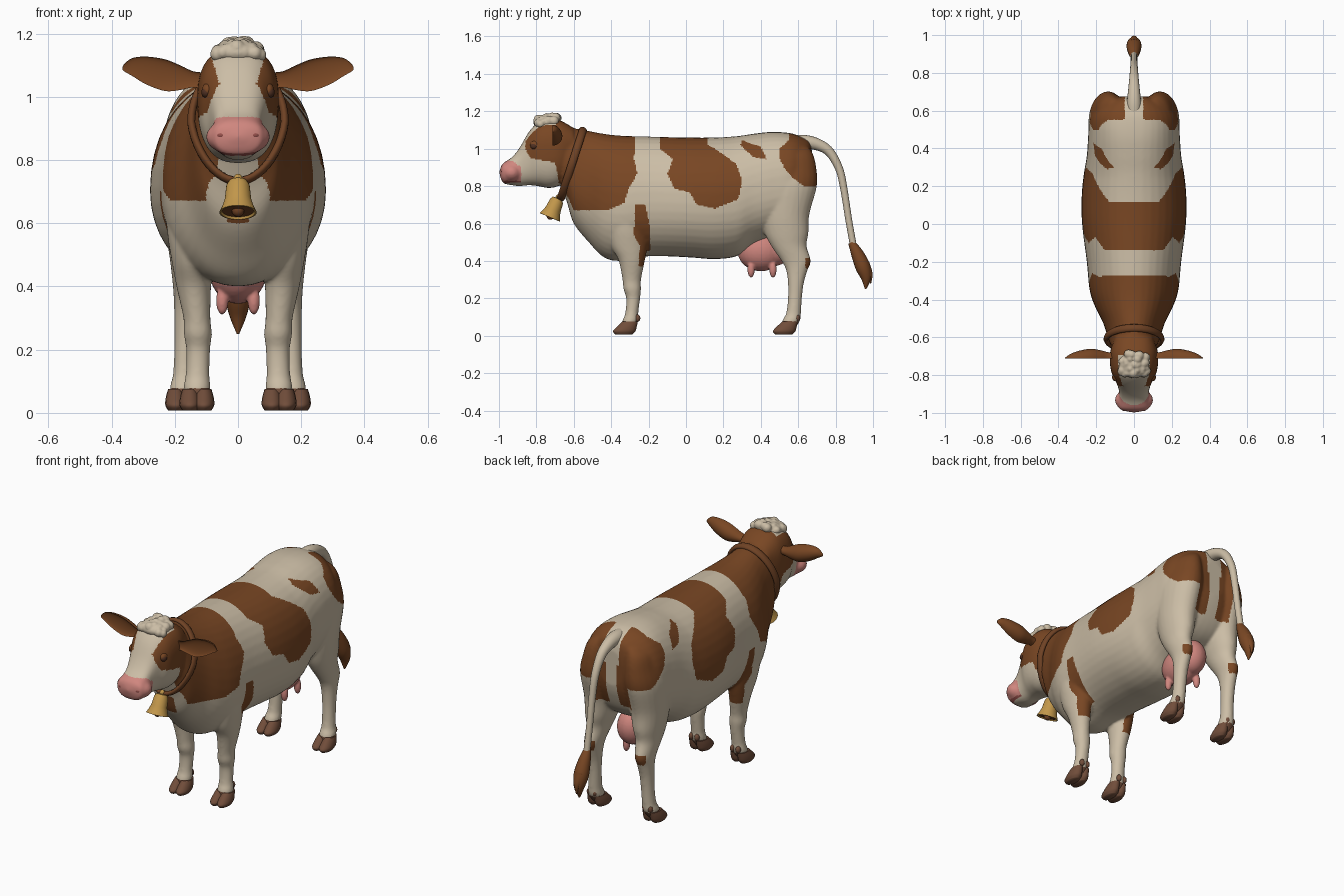
import bpy, bmesh, random
from math import sin, cos, pi, radians
from mathutils import Vector, Matrix

random.seed(4)
cube = bpy.data.objects.get("Cube")
if cube:
    bpy.data.objects.remove(cube)


def material(name, r, g, b):
    m = bpy.data.materials.new(name)
    m.use_nodes = True
    m.diffuse_color = (r, g, b, 1)
    shader = next(n for n in m.node_tree.nodes if n.type == 'BSDF_PRINCIPLED')
    shader.inputs["Base Color"].default_value = (r, g, b, 1)
    shader.inputs["Roughness"].default_value = .7
    return m


cream = material("cream coat", .6, .51, .38)
brown = material("brown coat", .19, .062, .017)
pink = material("pink skin", .63, .24, .21)
dark_pink = material("dark pink", .3, .08, .07)
horn = material("hoof brown", .165, .075, .043)
leather = material("collar leather", .16, .055, .018)
gold = material("bell gold", .54, .31, .07)
eye_dark = material("eye dark brown", .08, .03, .016)


def spline(rows, steps=5):
    """Smoothly interpolate every column of a table of stations."""
    out, last = [], len(rows) - 1
    for i in range(last):
        quad = list(zip(rows[max(i - 1, 0)], rows[i], rows[i + 1], rows[min(i + 2, last)]))
        for s in range(steps):
            t = s / steps
            out.append([.5 * (2*b + (c - a)*t + (2*a - 5*b + 4*c - d)*t*t
                              + (3*b - a - 3*c + d)*t**3) for a, b, c, d in quad])
    return out + [list(rows[-1])]


def loft(bm, rings, closed=False):
    """Skin a list of point rings, capping both ends unless closed."""
    loops = [[bm.verts.new(p) for p in ring] for ring in rings]
    n = len(loops[0])
    pairs = list(zip(loops, loops[1:]))
    if closed:
        pairs.append((loops[-1], loops[0]))
    for a, b in pairs:
        for i in range(n):
            j = (i + 1) % n
            bm.faces.new((a[i], a[j], b[j], b[i]))
    if not closed:
        bm.faces.new(loops[0])
        bm.faces.new(loops[-1])


def angles(n):
    return [2 * pi * i / n for i in range(n)]


def power(v, e):
    return abs(v) ** e * (1 if v > 0 else -1)


def upright_rings(rows, belly, square, n=40):
    """Rings across y from (y, bottom, top, half width), squarer at the hips."""
    rings = []
    for y, low, high, w in spline(rows):
        mid = low + (high - low) * belly
        e = square - .12 * min(1, max(0, 4 * y - 1))
        rings.append([(w * power(cos(a), e), y,
                       mid + power(sin(a), e) * (high - mid if sin(a) > 0 else mid - low))
                      for a in angles(n)])
    return rings


def flat_rings(rows, side, n=24, shift=(0, 0)):
    """Rings across z from (z, front, back, x, half width)."""
    return [[(side * (x + shift[0] + w * cos(a)),
              (f + b) / 2 + shift[1] + (b - f) / 2 * sin(a), z) for a in angles(n)]
            for z, f, b, x, w in spline(rows)]


def ball(bm, centre, size, detail=20):
    bmesh.ops.create_uvsphere(bm, u_segments=detail, v_segments=detail // 2 + 2, radius=1,
                              matrix=Matrix.Translation(centre) @ Matrix.Diagonal((*size, 1)))


def finish(name, bm, mat, sharp=60):
    bmesh.ops.recalc_face_normals(bm, faces=bm.faces)
    mesh = bpy.data.meshes.new(name)
    bm.to_mesh(mesh)
    bm.free()
    mesh.materials.append(mat)
    mesh.polygons.foreach_set("use_smooth", [True] * len(mesh.polygons))
    mesh.set_sharp_from_angle(angle=radians(sharp))
    obj = bpy.data.objects.new(name, mesh)
    bpy.context.collection.objects.link(obj)
    return obj


def fuse(obj, mats, voxel, rounds):
    """Melt overlapping pieces into one smooth skin."""
    remesh = obj.modifiers.new("fuse", 'REMESH')
    remesh.mode = 'VOXEL'
    remesh.voxel_size = voxel
    soften = obj.modifiers.new("soften", 'SMOOTH')
    soften.factor = .5
    soften.iterations = rounds
    bpy.context.view_layer.update()
    evaluated = obj.evaluated_get(bpy.context.evaluated_depsgraph_get())
    skin = bpy.data.meshes.new_from_object(evaluated)
    obj.modifiers.clear()
    obj.data = skin
    skin.materials.clear()
    for m in mats:
        skin.materials.append(m)
    skin.polygons.foreach_set("use_smooth", [True] * len(skin.polygons))
    return skin


# Body, head and legs, fused into one skin
torso = [(-.67, .8, 1.1, .1), (-.635, .71, 1.115, .125), (-.6, .6, 1.11, .138),
         (-.52, .5, 1.095, .165), (-.44, .42, 1.08, .205), (-.35, .4, 1.07, .235),
         (-.2, .425, 1.065, .25), (0, .42, 1.06, .275), (.15, .41, 1.06, .277),
         (.27, .425, 1.067, .265), (.36, .485, 1.08, .25), (.46, .53, 1.09, .243),
         (.56, .57, 1.083, .235), (.62, .63, 1.062, .195), (.66, .72, 1.035, .13), (.675, .78, .98, .07)]
head = [(-.99, .84, .905, .05), (-.975, .815, .925, .08), (-.93, .805, .955, .078),
        (-.89, .8, 1.005, .078), (-.84, .805, 1.09, .093), (-.79, .8, 1.14, .118),
        (-.73, .79, 1.155, .128), (-.67, .81, 1.15, .125), (-.6, .9, 1.11, .1)]
fore_leg = [(.8, -.42, -.24, .13, .07), (.7, -.43, -.21, .14, .085), (.58, -.42, -.2, .145, .08),
            (.48, -.4, -.205, .145, .065), (.4, -.36, -.22, .14, .055), (.3, -.34, -.24, .13, .043),
            (.25, -.335, -.24, .127, .045), (.2, -.32, -.245, .126, .038),
            (.12, -.325, -.255, .128, .038), (.08, -.34, -.255, .13, .043), (.03, -.34, -.285, .13, .036)]
hind_leg = [(1.01, .48, .655, .1, .05), (.97, .45, .68, .12, .07), (.9, .42, .697, .13, .085),
            (.8, .39, .7, .14, .1),
            (.65, .4, .66, .145, .09), (.55, .42, .655, .15, .075), (.48, .455, .645, .155, .06),
            (.4, .51, .668, .16, .046), (.35, .535, .65, .162, .041), (.28, .545, .63, .165, .037),
            (.2, .545, .62, .167, .035), (.12, .535, .615, .17, .036), (.08, .515, .61, .173, .043),
            (.03, .515, .575, .175, .036)]
bm = bmesh.new()
loft(bm, upright_rings(torso, .45, .96))
loft(bm, upright_rings(head, .55, .8))
ball(bm, (0, -.932, .873), (.102, .066, .06), 32)
for side in (1, -1):
    loft(bm, flat_rings(fore_leg, side))
    loft(bm, flat_rings(hind_leg, side))
skin = fuse(finish("body", bm, cream), (cream, brown, pink, dark_pink, horn), .0075, 10)

# Coat patches as side outlines in (y, z)
face_patch = [(-.85, 1.2), (-.86, 1), (-.83, .95), (-.78, .94), (-.7, .925), (-.67, .8), (-.6, .8), (-.6, 1.2)]
shoulder_patch = [(-.7, 1.2), (-.28, 1.2), (-.27, 1.02), (-.28, .95), (-.26, .87), (-.31, .78), (-.33, .71),
                  (-.41, .675), (-.6, .67), (-.63, .74), (-.68, .78)]
saddle_patch = [(-.14, 1.2), (-.14, 1), (-.07, .945), (-.1, .865), (-.06, .785), (.02, .765),
                (.06, .7), (.155, .68), (.28, .73), (.3, .835), (.27, .915), (.2, .97), (.12, 1.02), (.1, 1.2)]
hip_patch = [(.29, 1.02), (.3, 1.045), (.4, 1.01), (.43, .945), (.36, .955)]
rump_patch = [(.5, .95), (.5, 1), (.55, 1.045), (.57, 1.2), (.8, 1.2), (.8, .79),
              (.63, .8), (.57, .845), (.53, .89)]
leg_patch = [(-.27, .7), (-.22, .705), (-.19, .57), (-.19, .48), (-.19, .37), (-.255, .37), (-.245, .48), (-.28, .54)]


def inside(outline, y, z):
    hit = False
    for (ya, za), (yb, zb) in zip(outline, outline[1:] + outline[:1]):
        if (za > z) != (zb > z) and y < ya + (z - za) / (zb - za) * (yb - ya):
            hit = not hit
    return hit


def coat(x, y, z):
    x = abs(x)
    if z < .075:
        return 4
    # Muzzle, mouth line and pale chin
    if y < -.88 and z < .936 - .7 * max(0, y + .93):
        lip = .813 + 2 * x * x
        if x < .065 and z < lip + .008:
            return 3 if z > lip else 0
        return 2
    # Pale throat between the jaw and the chest
    throat = y < -.45 and x < .095 - .25 * (z - .67)
    if inside(face_patch, y, z) and not throat and (y > -.68 or x > .055 + .3 * abs(z - 1.03)):
        return 1
    if inside(shoulder_patch, y, z) and not throat:
        return 1
    if inside(saddle_patch, y, z) or inside(hip_patch, y, z):
        return 1
    if inside(rump_patch, y, z) and x > .05:
        return 1
    if inside(leg_patch, y, z) and x > .115:
        return 1
    inner_thigh = y > .57 and .03 < x < .115 and .66 < z < .9
    hock = y > .638 and .36 < z < .415
    chest_spot = y < -.57 and x < .035 and .6 < z < .7
    return 1 if inner_thigh or hock or chest_spot else 0


for face in skin.polygons:
    face.material_index = coat(*face.center)

# Cloven hooves and dewclaws
claw = [(.008, -.38, -.285, .13, .024), (.025, -.39, -.27, .13, .033),
        (.05, -.368, -.263, .13, .031), (.075, -.342, -.258, .13, .024)]
for label, shift in (("fore", (0, 0)), ("hind", (.045, .855))):
    for side, hand in ((1, "left"), (-1, "right")):
        bm = bmesh.new()
        for toe in (-.022, .022):
            loft(bm, flat_rings(claw, side, 16, (shift[0] + toe, shift[1])))
            ball(bm, (side * (.13 + shift[0] + toe * .8), shift[1] - .26, .094), (.014, .016, .02), 12)
        finish(f"{label}_hoof_{hand}", bm, horn)

# Ears, eyes and nostrils on both sides
ear = [(.1, 1.052, .025, .03), (.14, 1.055, .025, .035), (.18, 1.06, .038, .045), (.23, 1.068, .05, .052),
       (.29, 1.083, .044, .042), (.335, 1.094, .028, .026), (.358, 1.092, .013, .01), (.366, 1.09, .004, .004)]
for side, hand in ((1, "left"), (-1, "right")):
    bm = bmesh.new()
    loft(bm, [[(side * x, -.713 + thick * (sin(a) if sin(a) > 0 else -.25 * sin(a)), z + tall * cos(a))
               for a in angles(24)] for x, z, tall, thick in spline(ear)])
    finish("ear_" + hand, bm, brown)
    for name, mat, spot, size in (("eye_", eye_dark, (.1, -.812, 1.014), (.016, .02, .018)),
                                  ("eyelid_", brown, (.096, -.806, 1.02), (.018, .027, .023)),
                                  ("nostril_", dark_pink, (.05, -.977, .878), (.019, .013, .012))):
        bm = bmesh.new()
        ball(bm, (side * spot[0], spot[1], spot[2]), size)
        finish(name + hand, bm, mat)

# Curly forelock
bm = bmesh.new()
for i in range(34):
    x, y = random.uniform(-.07, .07), random.uniform(-.8, -.685)
    r = random.uniform(.017, .027)
    ball(bm, (x, y, 1.17 - 6 * x * x - .5 * max(0, -.76 - y)), (r, r, r), 12)
ball(bm, (0, -.745, 1.14), (.08, .072, .04))
fuse(finish("forelock", bm, cream), [cream], .005, 3)


# Tail and its brown switch, swept in the middle plane
def sweep(name, rows, mat):
    path = spline(rows)
    rings = []
    for i, (y, z, r) in enumerate(path):
        a, b = path[max(i - 1, 0)], path[min(i + 1, len(path) - 1)]
        across = Vector((0, a[1] - b[1], b[0] - a[0])).normalized()
        rings.append([Vector((r * cos(t), y, z)) + across * r * sin(t) for t in angles(16)])
    bm = bmesh.new()
    loft(bm, rings)
    finish(name, bm, mat)


sweep("tail", [(.56, 1.03, .04), (.64, 1.035, .038), (.71, 1.02, .031), (.77, .98, .025), (.82, .89, .021),
               (.845, .78, .019), (.87, .62, .018), (.895, .48, .018)], cream)
sweep("tail_switch", [(.884, .5, .018), (.915, .44, .033), (.945, .37, .04), (.963, .31, .028), (.96, .25, .004)], brown)
sweep("tail_switch_lock", [(.95, .38, .034), (.98, .33, .018), (.987, .28, .003)], brown)

# Udder with four teats
bm = bmesh.new()
ball(bm, (0, .4, .455), (.092, .125, .11), 32)
ball(bm, (0, .48, .475), (.08, .085, .1), 32)
for x in (-.05, .05):
    for y in (.348, .465):
        ball(bm, (x, y, .355), (.02, .02, .045), 16)
fuse(finish("udder", bm, pink), [pink], .006, 4)

# Collar strap around the neck, narrowing towards the bell
down = Vector((0, -.06, -.185))
wide = Vector((0, .95, -.31)) * .021
bm = bmesh.new()
rings = []
for a in angles(48):
    spoke = Vector((.148 * cos(a) * (1 - .16 * max(0, sin(a))), 0, 0)) + down * sin(a)
    middle = Vector((0, -.61, .918)) + spoke
    rings.append([middle + wide * cos(t) + spoke.normalized() * .013 * sin(t) for t in angles(10)])
loft(bm, rings, closed=True)
finish("collar", bm, leather)

# Bell with clapper, hanging forward from the collar
top = Vector((0, -.685, .735))
axis = Vector((0, -.39, -.92))
lift = Vector((0, -.92, .39))


def bell_rings(profile):
    return [[top + axis * h + lift * r * sin(a) + Vector((r * cos(a), 0, 0)) for a in angles(32)]
            for r, h in profile]


bm = bmesh.new()
loft(bm, bell_rings([(.002, 0), (.028, .002), (.037, .018), (.042, .065), (.05, .09), (.059, .11),
                     (.054, .111), (.04, .08), (.03, .03), (.002, .025)]))
ball(bm, top - axis * .006, (.014, .014, .016), 14)
finish("bell", bm, gold, 40)
bm = bmesh.new()
loft(bm, bell_rings([(.05, .104), (.04, .09)]))
ball(bm, top + axis * .103, (.02, .02, .02))
finish("bell_clapper", bm, leather)
